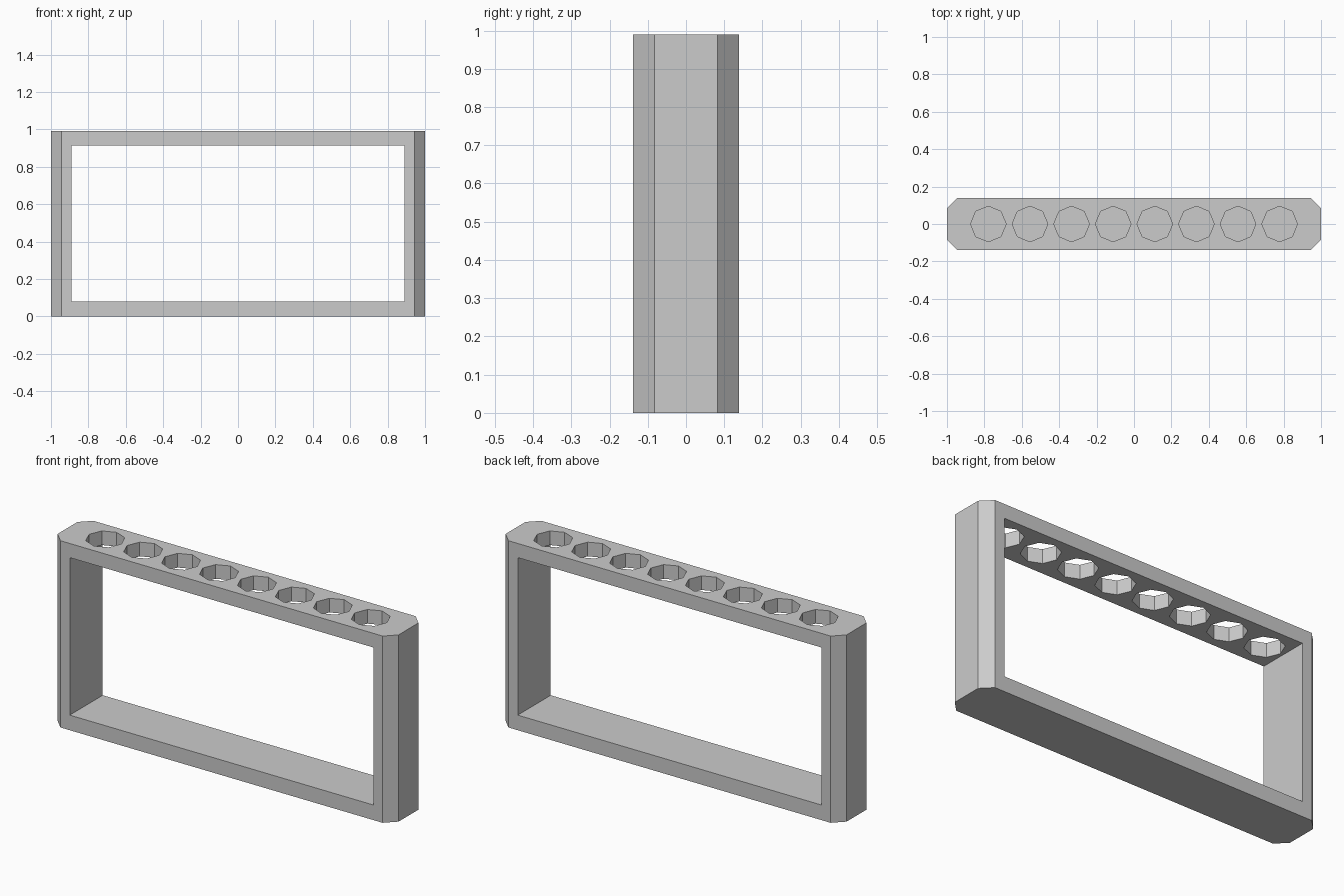
import bpy, bmesh, math

if "Cube" in bpy.data.objects:
    bpy.data.objects.remove(bpy.data.objects["Cube"])

W, D, H = 1.0, 0.138, 0.99      # half width, half depth, height
CX, CY = 0.945, 0.083           # where the corner chamfers start


def add_prism(bm, points, z0, z1):
    """Extrude a flat XY outline from z0 up to z1."""
    face = bm.faces.new([bm.verts.new((x, y, z0)) for x, y in points])
    ext = bmesh.ops.extrude_face_region(bm, geom=[face])
    top = [g for g in ext["geom"] if isinstance(g, bmesh.types.BMVert)]
    bmesh.ops.translate(bm, verts=top, vec=(0, 0, z1 - z0))


def make_object(name, prisms):
    bm = bmesh.new()
    for points, z0, z1 in prisms:
        add_prism(bm, points, z0, z1)
    bmesh.ops.recalc_face_normals(bm, faces=bm.faces[:])
    mesh = bpy.data.meshes.new(name)
    bm.to_mesh(mesh)
    bm.free()
    obj = bpy.data.objects.new(name, mesh)
    bpy.context.collection.objects.link(obj)
    return obj


def cut(target, cutter):
    cutter.hide_render = True
    mod = target.modifiers.new(cutter.name, 'BOOLEAN')
    mod.operation = 'DIFFERENCE'
    mod.solver = 'EXACT'
    mod.object = cutter
    bpy.context.view_layer.objects.active = target
    bpy.ops.object.modifier_apply(modifier=mod.name)
    bpy.data.objects.remove(cutter)


# Rack body: block with chamfered vertical corners
outline = [(-CX, -D), (CX, -D), (W, -CY), (W, CY),
           (CX, D), (-CX, D), (-W, CY), (-W, -CY)]
rack = make_object("rack_frame", [(outline, 0, H)])

# Large window through the front
window = [(-0.89, -0.3), (0.89, -0.3), (0.89, 0.3), (-0.89, 0.3)]
cut(rack, make_object("window_cutter", [(window, 0.08, 0.915)]))

# Row of eight octagonal holes in the top bar
R, PITCH = 0.095, 0.2225
holes = []
for i in range(8):
    cx = (i - 3.5) * PITCH
    octagon = [(cx + R * math.cos(k * math.pi / 4), R * math.sin(k * math.pi / 4))
               for k in range(8)]
    holes.append((octagon, 0.8, 1.1))
cut(rack, make_object("hole_cutter", holes))
